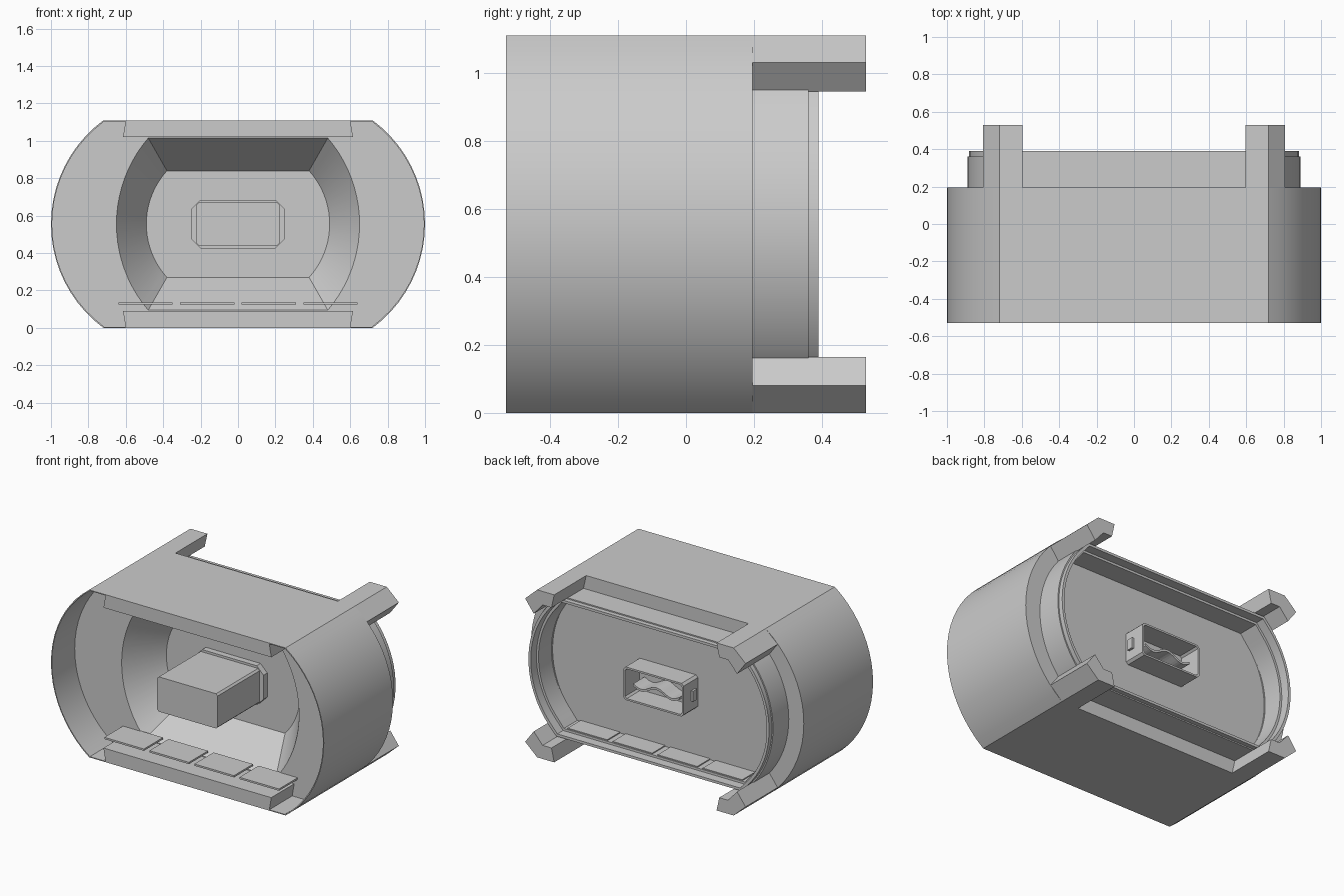
import bpy, bmesh, math

if "Cube" in bpy.data.objects:
    bpy.data.objects.remove(bpy.data.objects["Cube"])

CZ = 0.555  # height of the centre axis


def capsule(xmax, xflat, hz, n=20):
    """Flat top and bottom, circular-arc sides."""
    s = xmax - xflat
    r = (s * s + hz * hz) / (2 * s)
    a = math.asin(min(1, hz / r))
    right = [(xmax - r + r * math.cos(t), CZ + r * math.sin(t))
             for t in (-a + 2 * a * i / n for i in range(n + 1))]
    return right + [(-x, 2 * CZ - z) for x, z in right]


def lip_profile(d):
    """Arc sides with chamfered corners, inset by d."""
    p = capsule(0.89 - d, 0.745 - d, 0.398 - d * 0.6)
    half = len(p) // 2
    e = (0.68 - d * 0.4, 0.465 - d)
    return ([(e[0], CZ - e[1])] + p[:half] + [(e[0], CZ + e[1]), (-e[0], CZ + e[1])]
            + p[half:] + [(-e[0], CZ - e[1])])


def chamfered(hx, hz, c):
    q = [(hx - c, -hz), (hx, -hz + c), (hx, hz - c), (hx - c, hz)]
    return [(x, CZ + z) for x, z in q + [(-x, -z) for x, z in q]]


def loft(name, rings):
    """Skin (profile, y) rings in order and cap both ends."""
    bm = bmesh.new()
    loops = [[bm.verts.new((x, y, z)) for x, z in p] for p, y in rings]
    for a, b in zip(loops, loops[1:]):
        for i in range(len(a)):
            j = (i + 1) % len(a)
            bm.faces.new((a[i], a[j], b[j], b[i]))
    bm.faces.new(loops[0])
    bm.faces.new(loops[-1])
    bmesh.ops.recalc_face_normals(bm, faces=bm.faces)
    me = bpy.data.meshes.new(name)
    bm.to_mesh(me)
    bm.free()
    ob = bpy.data.objects.new(name, me)
    bpy.context.collection.objects.link(ob)
    return ob


def box(name, x0, x1, y0, y1, z0, z1):
    p = [(x0, z0), (x1, z0), (x1, z1), (x0, z1)]
    return loft(name, [(p, y0), (p, y1)])


def smooth(ob):
    bpy.ops.object.select_all(action='DESELECT')
    bpy.context.view_layer.objects.active = ob
    ob.select_set(True)
    bpy.ops.object.shade_smooth_by_angle(angle=math.radians(25))


# Housing: thin outer wall, ledge, funnel and mid body
outer = capsule(1.0, 0.72, 0.555)
wall_in = capsule(0.994, 0.715, 0.549)
funnel_big = capsule(0.65, 0.48, 0.46)
funnel_small = capsule(0.49, 0.38, 0.285)
housing = loft("housing", [
    (funnel_small, -0.05), (funnel_big, -0.29), (wall_in, -0.29),
    (wall_in, -0.53), (outer, -0.53), (outer, 0.195),
    (capsule(0.845, 0.66, 0.432), 0.195), (capsule(0.845, 0.66, 0.432), 0.14)])
smooth(housing)

# Front rim blocks along the flat top and bottom
for s in (-1, 1):
    p = [(x, CZ + s * z) for x, z in
         [(-0.6, 0.553), (0.6, 0.553), (0.615, 0.465), (-0.615, 0.465)]]
    loft("front_rim", [(p, -0.53), (p, -0.28)])

# Stepped rear lip, a closed ring around the recessed plate
lip = loft("rear_lip", [
    (lip_profile(0.035), 0.19), (lip_profile(0), 0.19), (lip_profile(0), 0.36),
    (lip_profile(0.008), 0.36), (lip_profile(0.008), 0.39),
    (lip_profile(0.025), 0.39), (lip_profile(0.025), 0.33),
    (lip_profile(0.04), 0.33), (lip_profile(0.04), 0.14)])
smooth(lip)

# Four corner legs at the back
leg = [(0.595, 0.555), (0.615, 0.465), (0.68, 0.465),
       (0.745, 0.39), (0.808, 0.475), (0.72, 0.555)]
for sx in (-1, 1):
    for sz in (-1, 1):
        p = [(sx * x, CZ + sz * z) for x, z in leg]
        loft("corner_leg", [(p, 0.195), (p, 0.53)])

# Plug body, its collar, and the open rear socket
plug = chamfered(0.222, 0.115, 0.012)
loft("plug", [(plug, -0.53), (plug, -0.045)])
loft("plug_collar", [(chamfered(0.25, 0.13, 0.05), -0.09),
                     (chamfered(0.25, 0.13, 0.05), -0.045)])
tube, bore = chamfered(0.22, 0.11, 0.015), chamfered(0.208, 0.098, 0.012)
loft("rear_socket", [(tube, 0.13), (tube, 0.34), (bore, 0.34), (bore, 0.15)])
for s in (-1, 1):
    x0, x1 = sorted((s * 0.215, s * 0.235))
    box("socket_tab", x0, x1, 0.22, 0.26, CZ - 0.035, CZ + 0.035)

# Wavy contact tongue in the socket
xs = [-0.17 + 0.34 * i / 24 for i in range(25)]
wave = [(x, CZ - 0.02 + 0.02 * math.cos(x * 28)) for x in xs]
strip = wave + [(x, z + 0.015) for x, z in reversed(wave)]
loft("contact_tongue", [(strip, 0.145), (strip, 0.31)])

# Rows of four contact pads, front and rear
for i in range(4):
    x = -0.495 + 0.33 * i
    box("front_pad", x - 0.145, x + 0.145, -0.485, -0.285, 0.125, 0.137)
    box("rear_pad", x - 0.145, x + 0.145, 0.13, 0.325, 0.125, 0.137)
